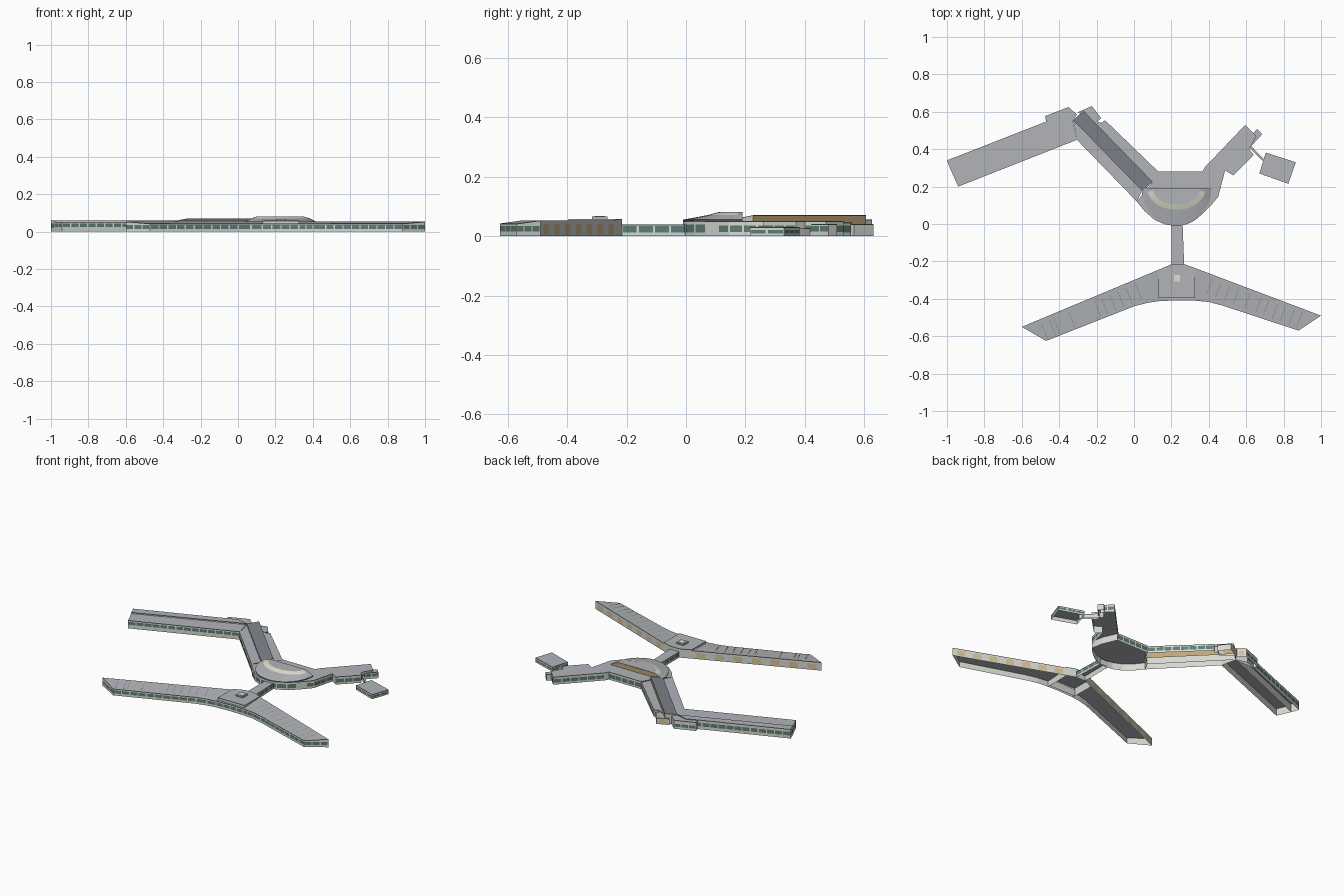
import bpy, bmesh, math
from mathutils import Vector

cube = bpy.data.objects.get("Cube")
if cube:
    bpy.data.objects.remove(cube)

# Palette, written as 8-bit colours and stored as linear values
PALETTE = {
    "pale_wall": (214, 217, 209), "grey_roof": (177, 180, 185),
    "slate_roof": (126, 131, 140), "green_glass": (92, 126, 116),
    "tan_panel": (216, 191, 148), "brown_cladding": (194, 166, 124),
    "cream_skylight": (224, 222, 207), "rooflight_grey": (146, 145, 134),
    "dark_trim": (82, 87, 90)}
NAMES = list(PALETTE)
WALL, ROOF, SLATE, GLASS, TAN, BROWN, CREAM, LIGHT, TRIM = range(len(NAMES))


def make_material(name, rgb):
    mat = bpy.data.materials.new(name)
    mat.use_nodes = True
    col = [((c / 255 + 0.055) / 1.055) ** 2.4 for c in rgb] + [1]
    mat.diffuse_color = col
    mat.node_tree.nodes["Principled BSDF"].inputs["Base Color"].default_value = col
    return mat


MATS = [make_material(n, c) for n, c in PALETTE.items()]


def face(bm, coords, mat):
    f = bm.faces.new([bm.verts.new(c) for c in coords])
    f.material_index = mat


def finish(name, bm):
    bmesh.ops.remove_doubles(bm, verts=bm.verts, dist=0.00005)
    mesh = bpy.data.meshes.new(name)
    bm.to_mesh(mesh)
    bm.free()
    for m in MATS:
        mesh.materials.append(m)
    obj = bpy.data.objects.new(name, mesh)
    bpy.context.collection.objects.link(obj)
    return obj


def plates(bm, p, q, z0, z1, step, fill, mat):
    """Row of thin panels on the wall running from p to q (outside on its right)."""
    d = (q - p).to_2d()
    count = max(1, round(d.length / step))
    out = Vector((d.y, -d.x)).normalized() * 0.0015
    for i in range(count):
        a = p.to_2d() + d * ((i + 0.5 - fill / 2) / count) + out
        b = p.to_2d() + d * ((i + 0.5 + fill / 2) / count) + out
        face(bm, [(*a, z0), (*b, z0), (*b, z1), (*a, z1)], mat)


def block(name, pts, z, sides=None, roof=ROOF, band=(0.015, 0.034), fascia=0.003):
    """Hollow wing: outer walls, dark fascia, roof and ceiling; outline anticlockwise."""
    sides = sides or {}
    top = [Vector((p[0], p[1], p[2] if len(p) > 2 else z)) for p in pts]
    bm = bmesh.new()
    for i, p in enumerate(top):
        q = top[(i + 1) % len(top)]
        kind = sides.get(i)
        pl, ql = p - Vector((0, 0, fascia)), q - Vector((0, 0, fascia))
        face(bm, [(p.x, p.y, 0), (q.x, q.y, 0), ql, pl], BROWN if kind == BROWN else WALL)
        face(bm, [pl, ql, q, p], TRIM)
        if kind == GLASS:
            plates(bm, p, q, *band, 0.05, 0.86, GLASS)
        elif kind == TAN:
            plates(bm, p, q, 0.006, 0.04, 0.11, 0.5, TAN)
    face(bm, top, roof)
    face(bm, [v - Vector((0, 0, 0.005)) for v in reversed(top)], roof)
    return finish(name, bm)


# Front pier: two arms, pitched up towards the back, and a raised middle
LOW, HIGH = 0.042, 0.053
block("pier_arm_right", [(-0.60, -0.55, HIGH), (-0.47, -0.625, LOW), (0, -0.44, LOW),
      (0.07, -0.422, LOW), (0.13, -0.413, LOW), (0.13, -0.245, HIGH)], 0,
      {0: GLASS, 1: GLASS, 2: GLASS, 3: GLASS, 5: TAN})
block("pier_arm_left", [(0.325, -0.235, HIGH), (0.325, -0.41, LOW), (0.40, -0.417, LOW),
      (0.47, -0.435, LOW), (0.88, -0.57, LOW), (1.0, -0.49, HIGH)], 0,
      {1: GLASS, 2: GLASS, 3: GLASS, 4: GLASS, 5: TAN})
block("pier_middle_front", [(0.13, -0.413), (0.23, -0.408), (0.325, -0.41),
      (0.325, -0.39), (0.13, -0.39)], LOW, {0: GLASS, 1: GLASS})
block("pier_middle", [(0.13, -0.395), (0.325, -0.395), (0.325, -0.235), (0.27, -0.215),
      (0.20, -0.215), (0.13, -0.245)], 0.058)

# Box skylight on the pier middle
bm = bmesh.new()
for half, z0, z1, mat in ((0.026, 0.056, 0.066, ROOF), (0.017, 0.066, 0.068, CREAM)):
    c = [(0.23 + half * a, -0.29 + half * b) for a, b in ((-1, -1), (1, -1), (1, 1), (-1, 1))]
    for i in range(4):
        p, q = c[i], c[(i + 1) % 4]
        face(bm, [(*p, z0), (*q, z0), (*q, z1), (*p, z1)], mat)
    face(bm, [(*p, z1) for p in c], mat)
finish("pier_skylight", bm)


# Rows of little rooflights set across each pier arm
def rooflights(name, start, end, fractions, width):
    bm = bmesh.new()
    a, b = Vector(start), Vector(end)
    along = (b - a).normalized()
    across = Vector((along.y, -along.x))
    if across.y > 0:
        across.negate()
    for t in fractions:
        for k in range(6):
            s = 0.2 + 0.1 * k
            c = a.lerp(b, t) + across * width * s
            z = HIGH + (LOW - HIGH) * s + 0.0025
            u, v = along * 0.003, across * 0.005
            face(bm, [(*(c - u - v), z), (*(c + u - v), z), (*(c + u + v), z),
                      (*(c - u + v), z)], LIGHT)
    finish(name, bm)


rooflights("rooflights_right", (-0.60, -0.55), (0.13, -0.245),
           (0.13, 0.19, 0.22, 0.33, 0.52, 0.57, 0.63, 0.69, 0.75, 0.82), 0.15)
rooflights("rooflights_left", (1.0, -0.49), (0.325, -0.235),
           (0.14, 0.2, 0.27, 0.33, 0.4, 0.46, 0.55, 0.64, 0.71, 0.78, 0.85), 0.14)

# Covered link between pier and hub
block("link_corridor", [(0.20, -0.216), (0.268, -0.216), (0.26, 0.0), (0.20, 0.0)], 0.038,
      {1: GLASS, 3: GLASS}, band=(0.012, 0.033))

# Hub: low base, then a half-round roof sloping up to a flat top, with a skylight arc
block("hub_base", [(0.015, 0.12), (0.055, 0.07), (0.11, 0.022), (0.165, -0.002),
      (0.225, -0.01), (0.28, 0.0), (0.335, 0.03), (0.38, 0.067), (0.42, 0.11),
      (0.405, 0.19), (0.365, 0.28), (0.13, 0.28), (0.10, 0.225)], 0.05,
      {i: GLASS for i in (0, 1, 2, 3, 4, 5, 6, 10)}, band=(0.012, 0.038))
bm = bmesh.new()
SEG = 20
rings = [(1, 1, 0.05), (1, 1, 0.055), (0.83, 0.57, 0.071), (0.68, 0.42, 0.08), (0, 0, 0.081)]
ring_mats = [TRIM, ROOF, CREAM, ROOF]


def hub_point(i, ring):
    a = math.pi * (1 + i / SEG)
    return Vector((0.227 + 0.187 * ring[0] * math.cos(a),
                   0.19 + 0.2 * ring[1] * math.sin(a), ring[2]))


for low, high, mat in zip(rings, rings[1:], ring_mats):
    for i in range(SEG):
        arc = mat != CREAM or 0 < i < SEG - 1
        loop = [hub_point(i, low), hub_point(i + 1, low), hub_point(i + 1, high)]
        if high[0]:
            loop.append(hub_point(i, high))
        face(bm, loop, mat if arc else ROOF)
back = [hub_point(0, r) for r in rings[:-1]] + [hub_point(SEG, r) for r in reversed(rings[:-1])]
face(bm, back, BROWN)
finish("hub_roof", bm)

# Diagonal concourse: front strip, raised slate roof, low back strip
block("concourse_front", [(-0.305, 0.45), (0.015, 0.12), (0.045, 0.18), (-0.325, 0.555)], 0.05,
      {0: GLASS})
block("concourse_slate_roof", [(-0.325, 0.555, 0.06), (0.045, 0.175, 0.06),
      (0.10, 0.225, 0.07), (-0.27, 0.605, 0.07)], 0, {2: BROWN}, roof=SLATE, fascia=0.002)
block("concourse_back", [(-0.24, 0.565), (0.10, 0.225), (0.13, 0.28), (-0.155, 0.555),
      (-0.175, 0.54)], 0.045, {2: GLASS}, band=(0.012, 0.035))
block("concourse_end_block", [(-0.29, 0.59), (-0.22, 0.53), (-0.175, 0.565),
      (-0.225, 0.63), (-0.30, 0.598)], 0.04, {3: TAN})

# Far right wing: lower front strip, taller back strip, end block
block("wing_front", [(-0.98, 0.29), (-0.94, 0.20), (-0.305, 0.45), (-0.327, 0.555)], 0.052,
      {0: GLASS, 1: GLASS}, band=(0.025, 0.044))
block("wing_back", [(-1.0, 0.34), (-0.98, 0.29), (-0.327, 0.555), (-0.40, 0.575)], 0.06,
      {0: GLASS, 3: GLASS}, band=(0.02, 0.044))
block("wing_end_block", [(-0.47, 0.55), (-0.327, 0.55), (-0.305, 0.585), (-0.35, 0.625),
      (-0.475, 0.577)], 0.056, {2: TAN, 3: GLASS})

# Left wing with its small end block, bridge and annex
block("left_wing", [(0.42, 0.11), (0.45, 0.145), (0.487, 0.287), (0.53, 0.26),
      (0.64, 0.37), (0.615, 0.40), (0.655, 0.47), (0.595, 0.53), (0.38, 0.305),
      (0.365, 0.28), (0.405, 0.19)], 0.05,
      {i: GLASS for i in (0, 1, 3, 5, 6, 7)}, band=(0.014, 0.036))
block("left_wing_end_block", [(0.60, 0.43), (0.63, 0.42), (0.685, 0.48), (0.66, 0.508),
      (0.625, 0.475)], 0.04, {1: GLASS})
block("annex_bridge", [(0.615, 0.41), (0.70, 0.325), (0.708, 0.333), (0.623, 0.42)], 0.026)
block("annex", [(0.67, 0.27), (0.825, 0.215), (0.865, 0.33), (0.705, 0.382)], 0.03,
      {i: GLASS for i in range(4)}, band=(0.009, 0.021))
